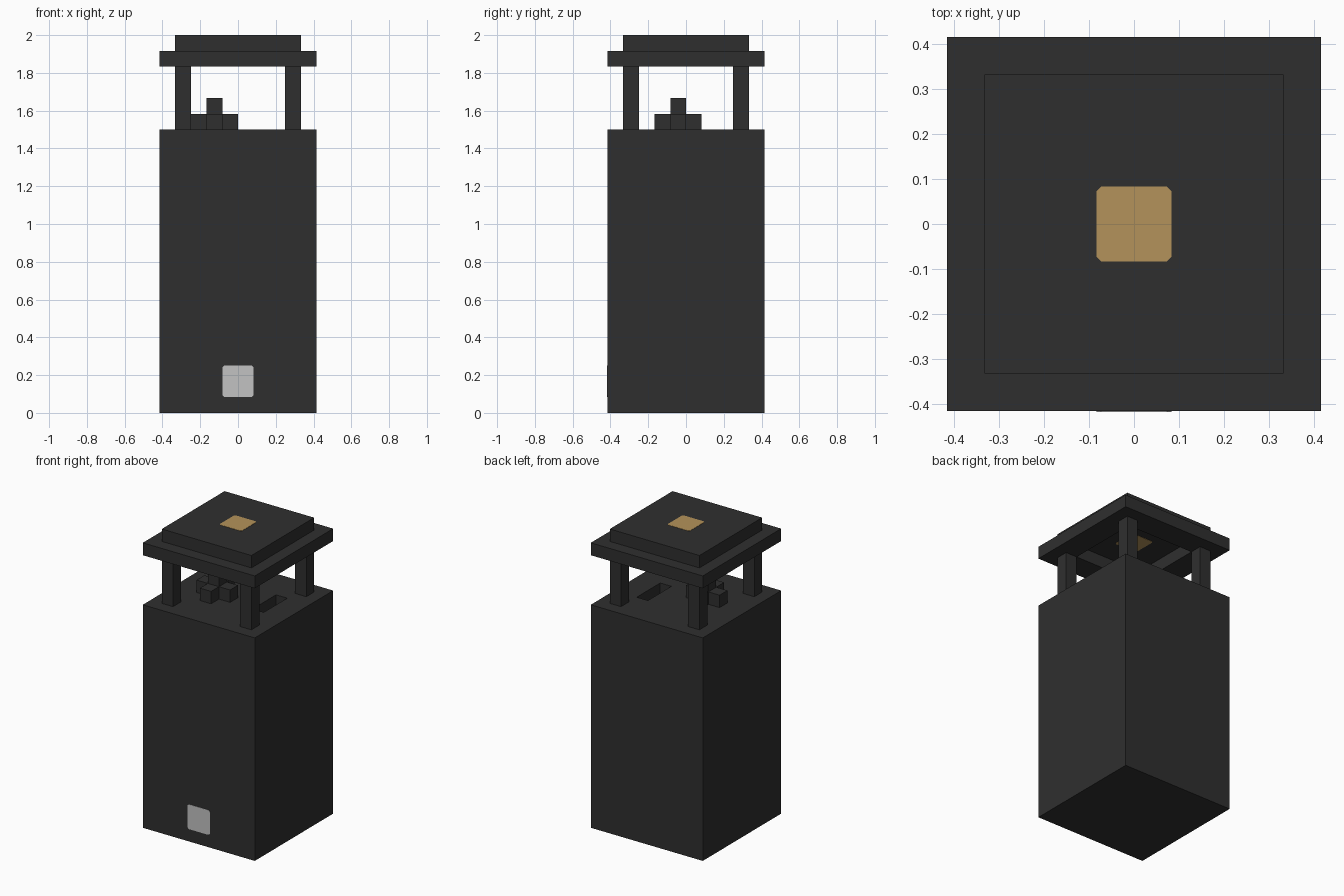
import bpy
import bmesh
from mathutils import Vector

if "Cube" in bpy.data.objects:
    bpy.data.objects.remove(bpy.data.objects["Cube"], do_unlink=True)

U = 1 / 12  # the block unit every part is built on


def material(name, rgb):
    mat = bpy.data.materials.new(name)
    mat.use_nodes = True
    mat.diffuse_color = (*rgb, 1)
    mat.node_tree.nodes["Principled BSDF"].inputs["Base Color"].default_value = (*rgb, 1)
    return mat


charcoal = material("charcoal", (0.028, 0.028, 0.028))
silver = material("light_grey", (0.54, 0.54, 0.54))
gold = material("dull_gold", (0.455, 0.29, 0.103))


def box(name, low, high, mat=charcoal, round_axis=None):
    """Box between two corners in block units, optionally with corners clipped around an axis."""
    low, high = Vector(low) * U, Vector(high) * U
    bm = bmesh.new()
    bmesh.ops.create_cube(bm, size=1)
    for v in bm.verts:
        v.co = (low + high) / 2 + v.co * (high - low)
    if round_axis is not None:
        edges = [e for e in bm.edges
                 if abs((e.verts[0].co - e.verts[1].co).normalized()[round_axis]) > 0.9]
        bmesh.ops.bevel(bm, geom=edges, offset=0.01, segments=1, affect="EDGES")
    mesh = bpy.data.meshes.new(name)
    bm.to_mesh(mesh)
    bm.free()
    mesh.materials.append(mat)
    obj = bpy.data.objects.new(name, mesh)
    bpy.context.collection.objects.link(obj)
    return obj


def cut(target, low, high):
    """Subtract a box from the target and discard the cutter."""
    cutter = box("cutter", low, high)
    cutter.hide_render = True
    mod = target.modifiers.new("cut", "BOOLEAN")
    mod.operation = "DIFFERENCE"
    mod.solver = "EXACT"
    mod.object = cutter
    bpy.context.view_layer.objects.active = target
    bpy.ops.object.modifier_apply(modifier=mod.name)
    bpy.data.objects.remove(cutter, do_unlink=True)


# Tall body with a slot sunk in its top
body = box("body", (-5, -5, 0), (5, 5, 18))
cut(body, (2, -1, 17), (3, 2, 19))

# Plus-shaped knob on the body top
box("knob_stem", (-2, -1, 18), (-1, 0, 20))
for name, dx, dy in (("left", 1, 0), ("right", -1, 0), ("front", 0, -1), ("back", 0, 1)):
    box("knob_arm_" + name, (-2 + dx, -1 + dy, 18), (-1 + dx, dy, 19))

# Four roof posts
for side, x in (("left", 3), ("right", -4)):
    for end, y in (("front", -4), ("back", 3)):
        box(f"post_{end}_{side}", (x, y, 18), (x + 1, y + 1, 22))

# Open roof frame with a smaller lid above it
frame = box("roof_frame", (-5, -5, 22), (5, 5, 23))
cut(frame, (-3, -3, 21), (3, 3, 24))
box("roof_lid", (-4, -4, 23), (4, 4, 24))

# Coloured plates on the lid, beneath it, and on the lower front
T = 0.02
box("lid_plate_top", (-1, -1, 24 - T), (1, 1, 24 + T), gold, 2)
box("lid_plate_bottom", (-1, -1, 23 - T), (1, 1, 23 + T), gold, 2)
box("front_plate", (-1, -5 - T, 1), (1, -5 + T, 3), silver, 1)
